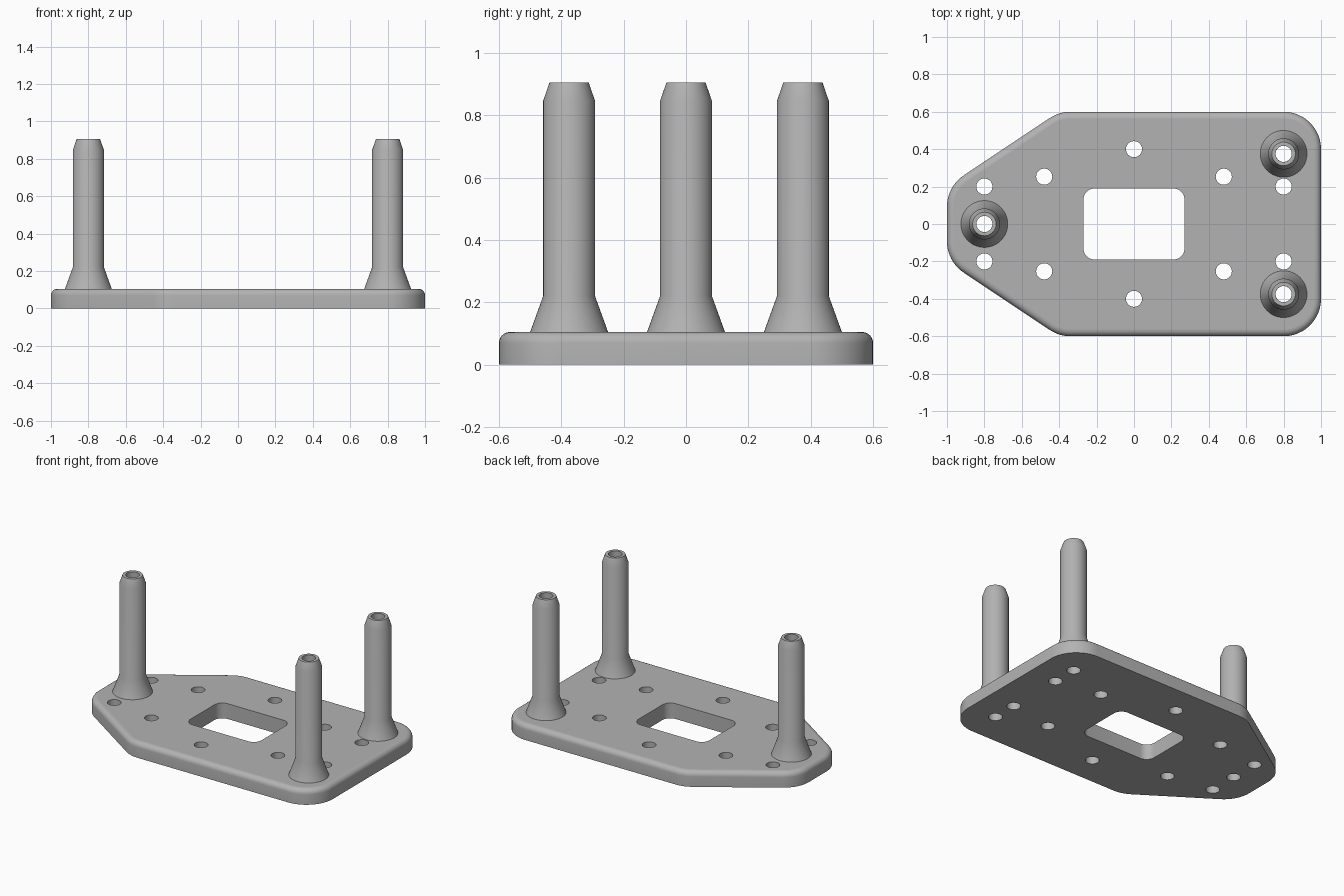
import bpy, bmesh, math
from mathutils import Vector

if "Cube" in bpy.data.objects:
    bpy.data.objects.remove(bpy.data.objects["Cube"])

PLATE_TOP = 0.105
FILLET = 0.035
BORE = 0.043
POSTS = [("rear_post", 0.8, 0.375), ("front_post", 0.8, -0.375), ("tip_post", -0.8, 0)]

grey = bpy.data.materials.new("plain grey")
grey.use_nodes = True
grey.diffuse_color = (0.45, 0.45, 0.45, 1)
grey.node_tree.nodes["Principled BSDF"].inputs["Base Color"].default_value = grey.diffuse_color


def rounded(corners, radius, inset=0, steps=12):
    """Counter-clockwise polygon with rounded corners, optionally shrunk."""
    pts = [Vector(c) for c in corners]
    out = []
    for i, p in enumerate(pts):
        a = (pts[i - 1] - p).normalized()
        b = (pts[(i + 1) % len(pts)] - p).normalized()
        half = a.angle(b) / 2
        centre = p + (a + b).normalized() * radius / math.sin(half)
        start = math.atan2(a.x, -a.y)
        for k in range(steps + 1):
            t = start + (math.pi - 2 * half) * k / steps
            out.append(centre + Vector((math.cos(t), math.sin(t))) * (radius - inset))
    return out


def circle(x, y, r, n=32):
    return [Vector((x + r * math.cos(2 * math.pi * k / n),
                    y + r * math.sin(2 * math.pi * k / n))) for k in range(n)]


def add_loop(bm, pts, z):
    return [bm.verts.new((p.x, p.y, z)) for p in pts]


def bridge(bm, lower, upper):
    n = len(lower)
    for i in range(n):
        j = (i + 1) % n
        bm.faces.new((lower[i], lower[j], upper[j], upper[i]))


def finish(bm, name, flat=()):
    """Orient, shade smooth with sharp corners, and link the object."""
    bmesh.ops.recalc_face_normals(bm, faces=bm.faces[:])
    for f in bm.faces:
        f.smooth = f not in flat
    for e in bm.edges:
        e.smooth = e.calc_face_angle(0) < math.radians(25)
    mesh = bpy.data.meshes.new(name)
    bm.to_mesh(mesh)
    bm.free()
    mesh.materials.append(grey)
    obj = bpy.data.objects.new(name, mesh)
    bpy.context.collection.objects.link(obj)


# Base plate: filleted outer wall
bm = bmesh.new()
outline = [(1, -0.6), (1, 0.6), (-0.4, 0.6), (-1, 0.2), (-1, -0.2), (-0.4, -0.6)]
rings = [add_loop(bm, rounded(outline, 0.2), 0)]
for k in range(7):
    t = math.pi / 2 * k / 6
    inset = FILLET * (1 - math.cos(t))
    z = PLATE_TOP - FILLET * (1 - math.sin(t))
    rings.append(add_loop(bm, rounded(outline, 0.2, inset), z))
for lower, upper in zip(rings, rings[1:]):
    bridge(bm, lower, upper)

# Window, screw holes and post bores through the plate
window = [(0.27, -0.19), (0.27, 0.19), (-0.27, 0.19), (-0.27, -0.19)]
openings = [rounded(window, 0.06, steps=8)]
for s in (-1, 1):
    for x, y in ((0, 0.4), (0.48, 0.253), (-0.48, 0.253), (0.8, 0.2), (-0.8, 0.2)):
        openings.append(circle(x, s * y, BORE))
openings += [circle(x, y, BORE) for _, x, y in POSTS]
bottom, top = [rings[0]], [rings[-1]]
for pts in openings:
    bottom.append(add_loop(bm, pts, 0))
    top.append(add_loop(bm, pts, PLATE_TOP))
    bridge(bm, bottom[-1], top[-1])

# Flat top and underside
caps = set()
for loops in (bottom, top):
    edges = [bm.edges.get((lp[i - 1], lp[i])) for lp in loops for i in range(len(lp))]
    result = bmesh.ops.triangle_fill(bm, edges=edges, use_beauty=True, normal=(0, 0, 1))
    caps.update(g for g in result["geom"] if isinstance(g, bmesh.types.BMFace))
finish(bm, "base_plate", caps)

# Hollow posts: flared foot, straight shaft, tapered tip, open bore
profile = [(BORE, PLATE_TOP), (0.125, PLATE_TOP), (0.083, 0.221), (0.083, 0.847),
           (0.063, 0.905), (BORE, 0.905)]
for name, x, y in POSTS:
    bm = bmesh.new()
    rings = [add_loop(bm, circle(x, y, r, 48), z) for r, z in profile]
    for i in range(len(rings)):
        bridge(bm, rings[i - 1], rings[i])
    for e in bm.edges:
        e.smooth = True
    finish(bm, name)
